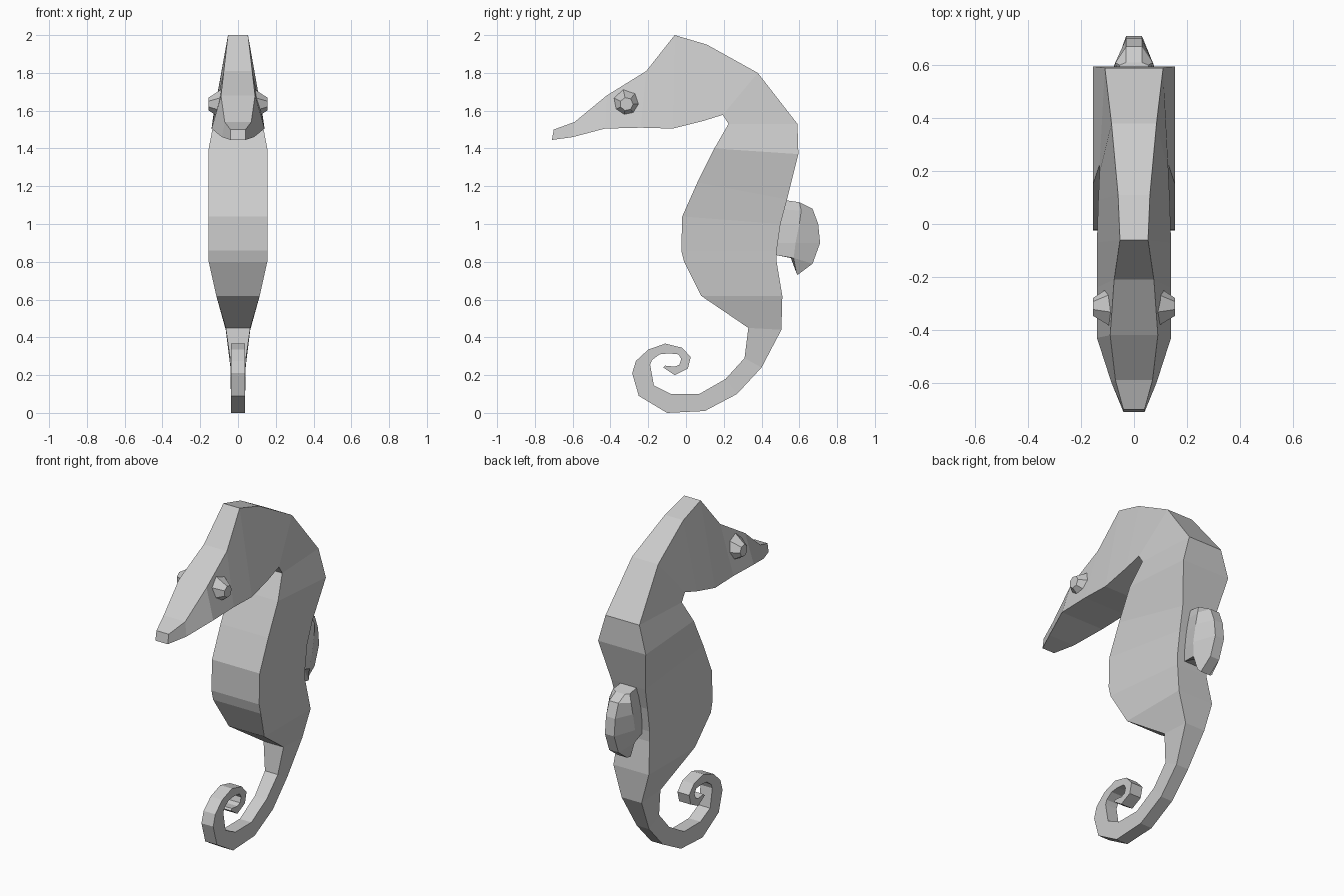
import bpy, bmesh, math
from mathutils import Matrix


def loft(name, rows):
    """Each row lists (y, z, half width) columns; mirrored in x into a ring and skinned."""
    bm = bmesh.new()
    rings = []
    for row in rows:
        pts = [(w, y, z) for y, z, w in row] + [(-w, y, z) for y, z, w in reversed(row)]
        rings.append([bm.verts.new(p) for p in pts])
    n = len(rings[0])
    for a, b in zip(rings, rings[1:]):
        for i in range(n):
            j = (i + 1) % n
            bm.faces.new((a[i], a[j], b[j], b[i]))
    bm.faces.new(rings[0])
    bm.faces.new(rings[-1])
    bmesh.ops.remove_doubles(bm, verts=bm.verts, dist=0.0005)
    return finish(name, bm)


def finish(name, bm):
    bmesh.ops.recalc_face_normals(bm, faces=bm.faces)
    me = bpy.data.meshes.new(name)
    bm.to_mesh(me)
    bm.free()
    ob = bpy.data.objects.new(name, me)
    bpy.context.collection.objects.link(ob)
    return ob


# Head, trunk and belly: inner edge (y, z, half width), outer edge (y, z, half width)
body = [
    ((-.71, 1.445, .04), (-.70, 1.50, .04)),
    ((-.60, 1.46, .085), (-.59, 1.54, .07)),
    ((-.43, 1.505, .14), (-.42, 1.68, .09)),
    ((-.24, 1.51, .14), (-.21, 1.81, .075)),
    ((-.07, 1.505, .14), (-.06, 2.0, .053)),
    ((.09, 1.545, .135), (.11, 1.95, .06)),
    ((.195, 1.578, .13), (.38, 1.80, .085)),
    ((.225, 1.53, .13), (.59, 1.53, .11)),
    ((.15, 1.40, .155), (.595, 1.37, .155)),
    ((.06, 1.22, .155), (.535, 1.13, .11)),
    ((-.02, 1.04, .155), (.50, 1.00, .10)),
    ((-.025, .86, .155), (.48, .86, .10)),
    ((-.01, .80, .155), (.48, .80, .10)),
    ((.08, .62, .115), (.51, .62, .115)),
]
loft("body", body)

# Curled tail, continuing from the belly
tail = [
    ((.08, .62, .115), (.51, .62, .115)),
    ((.33, .45, .065), (.505, .44, .065)),
    ((.31, .29, .042), (.40, .24, .04)),
    ((.21, .18, .038), (.27, .10, .038)),
    ((.07, .10, .038), (.10, .01, .038)),
    ((-.08, .10, .038), (-.10, .0, .038)),
    ((-.17, .145, .038), (-.25, .09, .038)),
    ((-.19, .255, .038), (-.285, .21, .038)),
    ((-.18, .28, .038), (-.265, .275, .038)),
    ((-.14, .31, .038), (-.20, .335, .038)),
    ((-.09, .315, .038), (-.11, .367, .038)),
    ((-.04, .31, .038), (-.02, .345, .038)),
    ((-.025, .285, .038), (.025, .295, .038)),
    ((-.035, .255, .038), (.01, .235, .038)),
    ((-.06, .245, .038), (-.06, .20, .038)),
    ((-.11, .25, .038), (-.12, .24, .038)),
]
loft("tail", tail)

# Dorsal fin: root, ridge, rim
fin = [
    ((.50, 1.13, .05), (.60, 1.115, .055), (.61, 1.11, .03)),
    ((.48, 1.08, .05), (.61, 1.07, .07), (.67, 1.08, .03)),
    ((.47, 1.0, .05), (.60, 1.0, .075), (.70, 1.0, .03)),
    ((.46, .90, .05), (.58, .90, .075), (.71, .90, .03)),
    ((.48, .835, .05), (.57, .82, .065), (.67, .79, .03)),
    ((.555, .82, .04), (.585, .74, .05), (.59, .73, .03)),
]
loft("dorsal_fin", fin)

# Bulging eyes: faceted frustums on both cheeks
for side, label in ((1, "left"), (-1, "right")):
    bm = bmesh.new()
    bmesh.ops.create_cone(bm, cap_ends=True, segments=7, radius1=.085, radius2=.035, depth=.075,
                          matrix=Matrix.Translation((side * .118, -.315, 1.635))
                          @ Matrix.Rotation(side * math.pi / 2, 4, 'Y'))
    finish("eye_" + label, bm)
